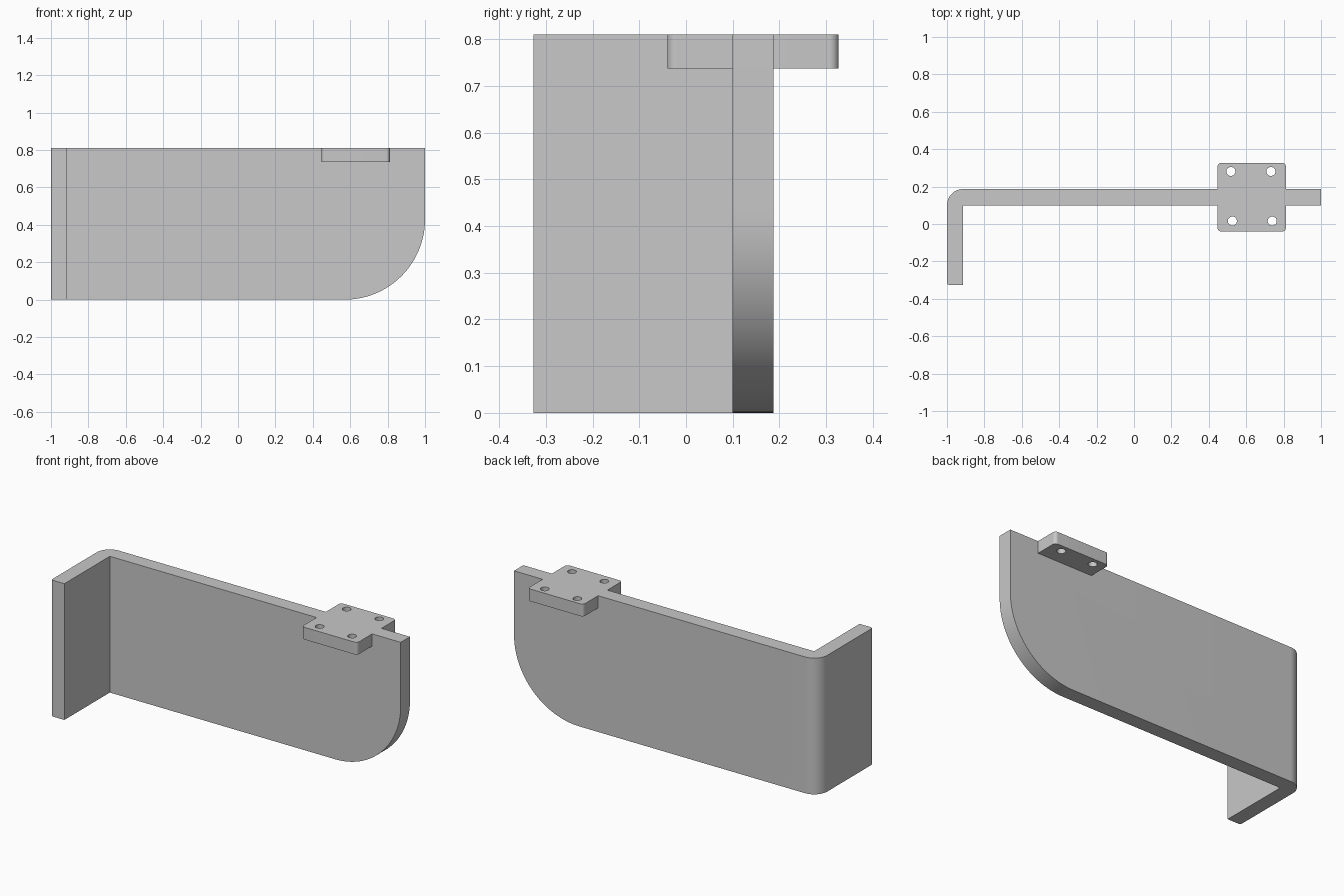
import bpy, bmesh
from math import radians, tan
from mathutils import Vector, Matrix

if "Cube" in bpy.data.objects:
    bpy.data.objects.remove(bpy.data.objects["Cube"])

HEIGHT, WALL_FRONT, WALL_BACK, INNER = 0.81, 0.10, 0.187, -0.913

grey = bpy.data.materials.new("plain_grey")
grey.use_nodes = True
colour = (0.578, 0.578, 0.578, 1)
grey.diffuse_color = colour
grey.node_tree.nodes["Principled BSDF"].inputs["Base Color"].default_value = colour


def rounded(corners, steps=16):
    """Outline from (x, y, radius) corners, each filleted by its radius."""
    outline = []
    for i, (x, y, r) in enumerate(corners):
        p = Vector((x, y))
        if r == 0:
            outline.append(p)
            continue
        a = (Vector(corners[i - 1][:2]) - p).normalized()
        b = (Vector(corners[(i + 1) % len(corners)][:2]) - p).normalized()
        reach = r / tan(a.angle(b) / 2)
        centre = p + (a + b).normalized() * (r * r + reach * reach) ** 0.5
        start = (p + a * reach - centre).normalized()
        end = (p + b * reach - centre).normalized()
        for k in range(steps + 1):
            q = centre + start.slerp(end, k / steps).normalized() * r
            if not outline or (q - outline[-1]).length > 1e-5:
                outline.append(q)
    if (outline[0] - outline[-1]).length < 1e-5:
        outline.pop()
    return outline


def box_outline(x0, x1, y0, y1, r):
    return rounded([(x0, y0, r), (x1, y0, r), (x1, y1, r), (x0, y1, r)])


def prism(name, outline, low, high, turn=Matrix()):
    """Extrude an outline along z, then turn it into place."""
    bm = bmesh.new()
    face = bm.faces.new([bm.verts.new((p.x, p.y, low)) for p in outline])
    top = bmesh.ops.extrude_face_region(bm, geom=[face], use_keep_orig=True)["geom"]
    moved = [v for v in top if isinstance(v, bmesh.types.BMVert)]
    bmesh.ops.translate(bm, verts=moved, vec=(0, 0, high - low))
    bm.transform(turn)
    bmesh.ops.recalc_face_normals(bm, faces=bm.faces)
    mesh = bpy.data.meshes.new(name)
    bm.to_mesh(mesh)
    bm.free()
    mesh.materials.append(grey)
    obj = bpy.data.objects.new(name, mesh)
    bpy.context.collection.objects.link(obj)
    return obj


def combine(target, tool, operation):
    mod = target.modifiers.new("combine", "BOOLEAN")
    mod.operation, mod.solver, mod.object = operation, "EXACT", tool
    bpy.context.view_layer.objects.active = target
    bpy.ops.object.modifier_apply(modifier=mod.name)
    bpy.data.objects.remove(tool)


# Bent sheet: long wall plus side flange, with a rounded outer bend
bracket = prism("bracket", rounded([
    (-1, -0.327, 0.015), (INNER, -0.327, 0), (INNER, WALL_FRONT, 0),
    (1, WALL_FRONT, 0), (1, WALL_BACK, 0), (-1, WALL_BACK, 0.087)]), 0, HEIGHT)

# Large rounded lower corner at the free end of the wall
R = 0.43
arc = rounded([(1 - R, 0, 0), (1, 0, R), (1, R, 0)], 32)[:-1]
corner = [Vector((1.1, -0.1)), Vector((1.1, R)), *reversed(arc),
          Vector((1 - R, -0.1))]
upright = Matrix.Rotation(radians(90), 4, "X")
combine(bracket, prism("corner_cutter", corner, -0.4, 0.1, upright), "DIFFERENCE")

# Two vertical slots through the flange; outline x, y become y, z
sideways = Matrix(((0, 0, 1, 0), (1, 0, 0, 0), (0, 1, 0, 0), (0, 0, 0, 1)))
for y in (-0.208, -0.009):
    slot = box_outline(y - 0.0225, y + 0.0225, 0.175, 0.671, 0.0224)
    combine(bracket, prism("slot_cutter", slot, -1.1, -0.85, sideways), "DIFFERENCE")

# Mounting pad flush with the top edge
pad = prism("mounting_pad", box_outline(0.447, 0.812, -0.04, 0.327, 0.02), 0.737, HEIGHT)
combine(bracket, pad, "UNION")

# Four screw holes in the pad
for x, y in ((0.518, 0.281), (0.732, 0.281), (0.526, 0.016), (0.739, 0.016)):
    hole = box_outline(x - 0.024, x + 0.024, y - 0.024, y + 0.024, 0.0239)
    combine(bracket, prism("hole_cutter", hole, 0.6, 0.95), "DIFFERENCE")

bpy.ops.object.select_all(action="DESELECT")
bracket.select_set(True)
bpy.context.view_layer.objects.active = bracket
bpy.ops.object.shade_smooth_by_angle(angle=radians(30))
